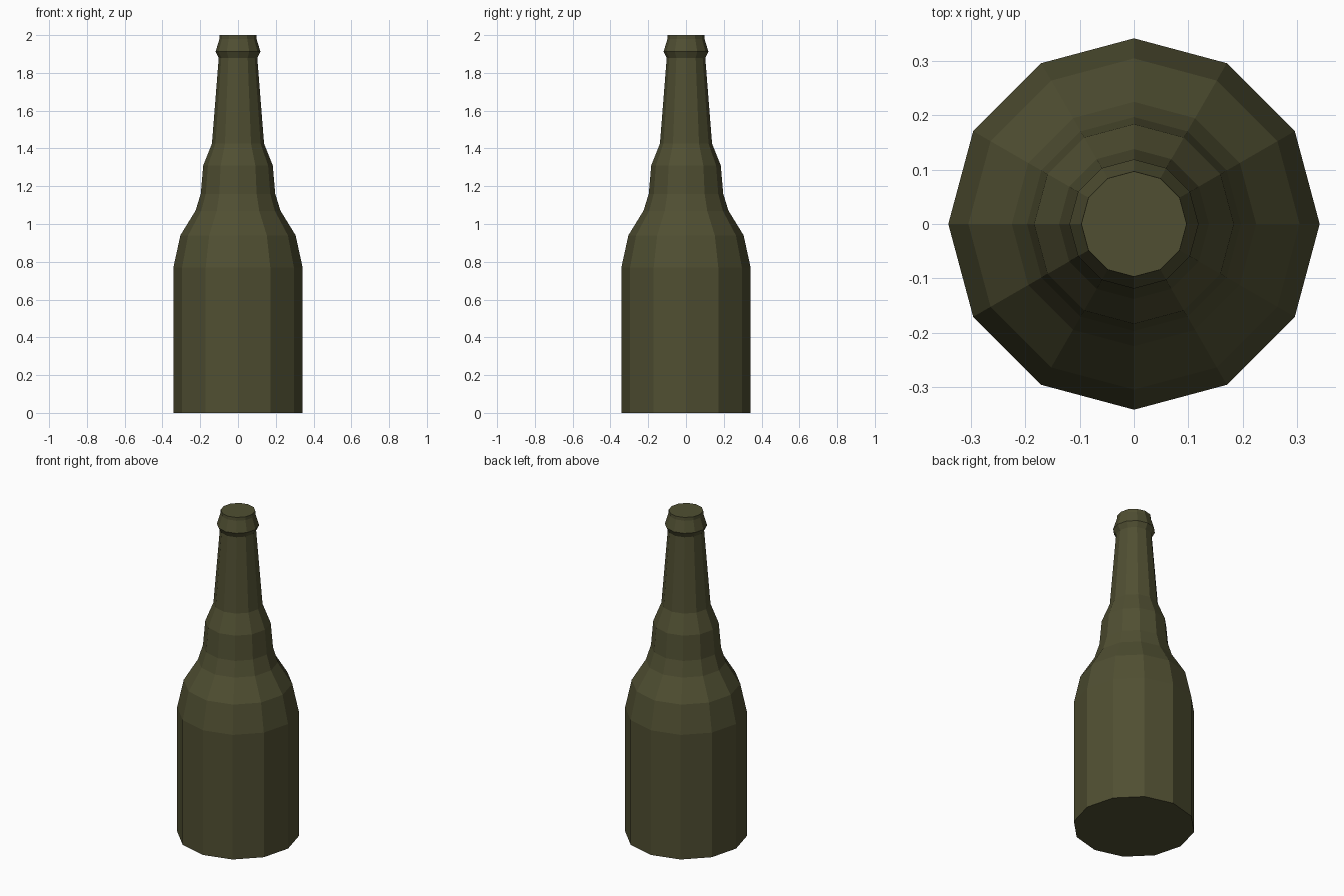
import bpy, bmesh, math

if "Cube" in bpy.data.objects:
    bpy.data.objects.remove(bpy.data.objects["Cube"])

SIDES = 12

# Olive bottle glass
glass = bpy.data.materials.new("dark olive glass")
glass.diffuse_color = (0.080, 0.078, 0.032, 1)
glass.use_nodes = True
glass.node_tree.nodes["Principled BSDF"].inputs["Base Color"].default_value = glass.diffuse_color

# (radius, height) outline from base to lip
profile = [
    (0.342, 0.0), (0.342, 0.77),                 # body
    (0.305, 0.94), (0.225, 1.07),                # shoulder
    (0.197, 1.16), (0.184, 1.31), (0.138, 1.425),  # lower neck
    (0.102, 1.88),                               # neck
    (0.119, 1.912), (0.098, 1.98), (0.097, 2.0),  # collar and lip
]


def lathe(name, outline, material):
    bm = bmesh.new()
    rings = []
    for r, z in outline:
        rings.append([bm.verts.new((r * math.cos(a), r * math.sin(a), z))
                      for a in (2 * math.pi * i / SIDES for i in range(SIDES))])
    for low, high in zip(rings, rings[1:]):
        for i in range(SIDES):
            j = (i + 1) % SIDES
            bm.faces.new((low[i], low[j], high[j], high[i]))
    bm.faces.new(rings[0][::-1])
    bm.faces.new(rings[-1])
    mesh = bpy.data.meshes.new(name)
    bm.to_mesh(mesh)
    bm.free()
    mesh.materials.append(material)
    obj = bpy.data.objects.new(name, mesh)
    bpy.context.collection.objects.link(obj)
    return obj


# Whole bottle, flat-shaded and closed at both ends
lathe("bottle", profile, glass)
